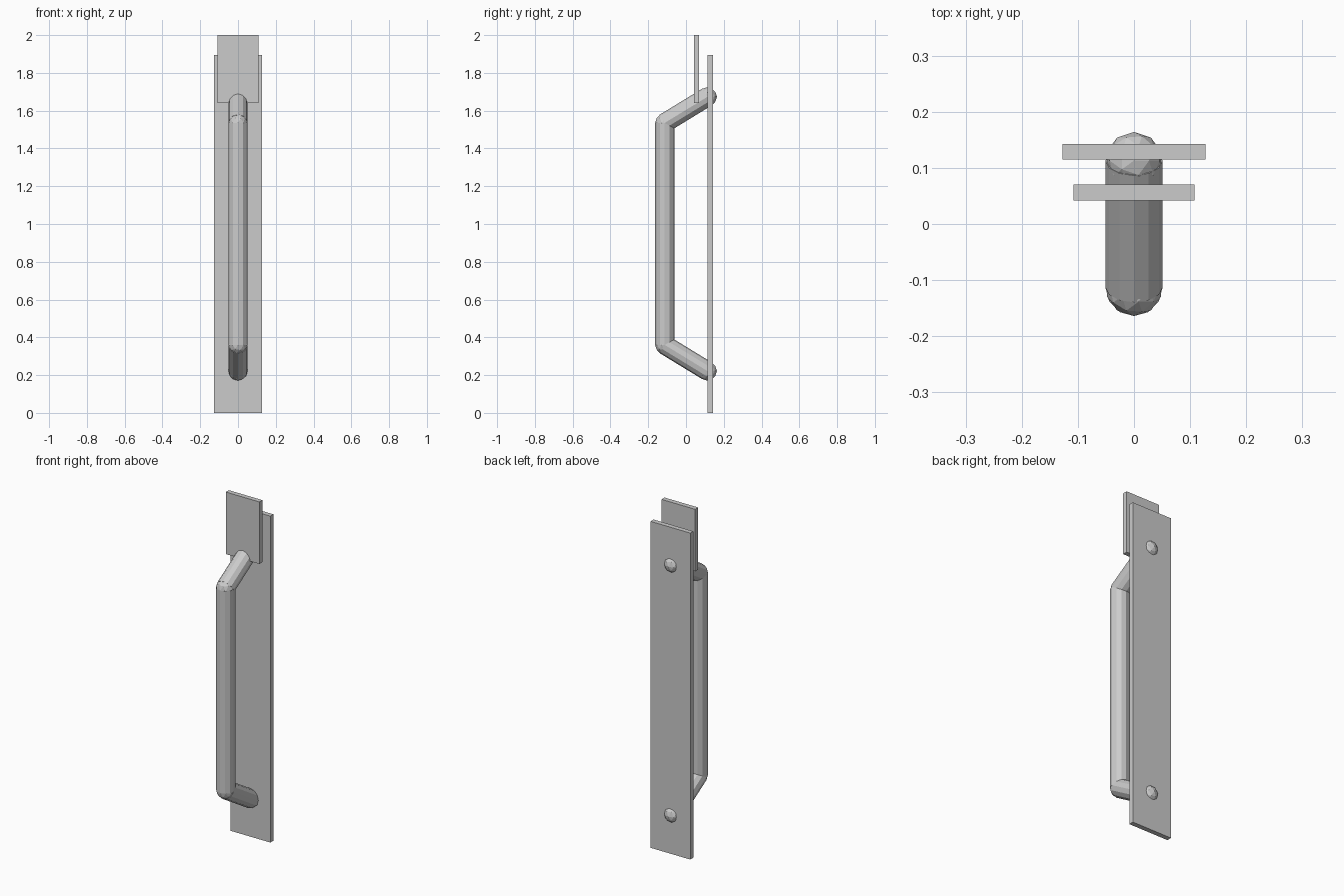
import bpy
from mathutils import Vector

if "Cube" in bpy.data.objects:
    bpy.data.objects.remove(bpy.data.objects["Cube"])

R = 0.051
# handle centreline, bottom to top
PATH = [Vector(p) for p in [(0, 0.113, 0.222), (0, -0.113, 0.36),
                            (0, -0.113, 1.535), (0, 0.113, 1.673)]]


def plate(name, width, y0, y1, z0, z1):
    bpy.ops.mesh.primitive_cube_add(size=1, location=(0, (y0 + y1) / 2, (z0 + z1) / 2))
    ob = bpy.context.object
    ob.name = name
    ob.scale = (width, y1 - y0, z1 - z0)


def rod(name, a, b):
    d = b - a
    bpy.ops.mesh.primitive_cylinder_add(vertices=12, radius=R, depth=d.length,
                                        location=(a + b) / 2)
    ob = bpy.context.object
    ob.name = name
    ob.rotation_mode = 'QUATERNION'
    ob.rotation_quaternion = Vector((0, 0, 1)).rotation_difference(d)


# back plate and small upper plate
plate("back_plate", 0.255, 0.115, 0.143, 0, 1.895)
plate("upper_plate", 0.216, 0.042, 0.07, 1.64, 2.0)

# bent handle: three rods with faceted balls at the ends and bends
for name, a, b in zip(["lower_arm", "grip", "upper_arm"], PATH, PATH[1:]):
    rod(name, a, b)
for i, p in enumerate(PATH):
    bpy.ops.mesh.primitive_ico_sphere_add(subdivisions=2, radius=R, location=p)
    bpy.context.object.name = f"handle_joint_{i + 1}"
